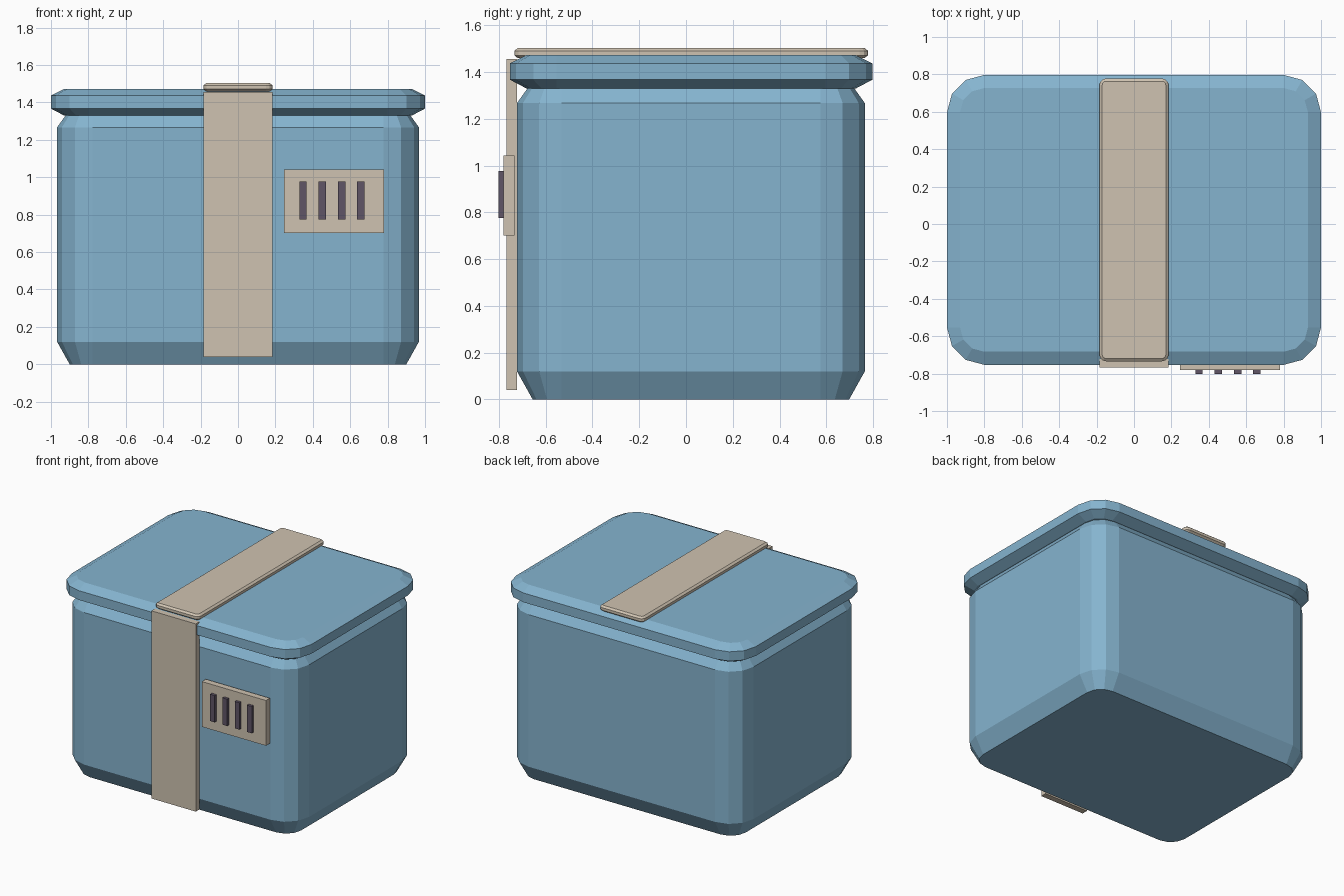
import bpy
import bmesh
import math

if "Cube" in bpy.data.objects:
    bpy.data.objects.remove(bpy.data.objects["Cube"])


def material(name, rgb):
    m = bpy.data.materials.new(name)
    m.diffuse_color = (*rgb, 1.0)
    m.use_nodes = True
    m.node_tree.nodes["Principled BSDF"].inputs["Base Color"].default_value = m.diffuse_color
    return m


BLUE = material("light_blue", (0.235, 0.456, 0.625))
BEIGE = material("warm_beige", (0.625, 0.545, 0.440))
DARK = material("dark_purple_grey", (0.115, 0.090, 0.132))


def finish(name, bm, mat):
    bmesh.ops.recalc_face_normals(bm, faces=bm.faces)
    me = bpy.data.meshes.new(name)
    bm.to_mesh(me)
    bm.free()
    me.materials.append(mat)
    ob = bpy.data.objects.new(name, me)
    bpy.context.collection.objects.link(ob)
    return ob


def rounded_stack(name, mat, cy, hx, hy, radius, profile, seg=3):
    """Rounded rectangle lofted through (inset, z) levels."""
    bm = bmesh.new()
    rings = []
    for inset, z in profile:
        r = radius - inset
        ring = []
        for q, (sx, sy) in enumerate([(1, 1), (-1, 1), (-1, -1), (1, -1)]):
            for i in range(seg + 1):
                a = math.pi / 2 * (q + i / seg)
                ring.append(bm.verts.new((sx * (hx - radius) + r * math.cos(a),
                                          cy + sy * (hy - radius) + r * math.sin(a), z)))
        rings.append(ring)
    n = len(rings[0])
    for lo, hi in zip(rings, rings[1:]):
        for i in range(n):
            j = (i + 1) % n
            bm.faces.new((lo[i], lo[j], hi[j], hi[i]))
    bm.faces.new(rings[0][::-1])
    bm.faces.new(rings[-1])
    return finish(name, bm, mat)


def box(name, mat, x, y, z):
    bm = bmesh.new()
    bmesh.ops.create_cube(bm, size=1.0)
    for v in bm.verts:
        for k, (a, b) in enumerate((x, y, z)):
            v.co[k] = a if v.co[k] < 0 else b
    return finish(name, bm, mat)


# Container body with chamfered base and shoulder
rounded_stack("container_body", BLUE, 0.021, 0.967, 0.744, 0.19,
              [(0.067, 0.0), (0.0, 0.12), (0.0, 1.267), (0.045, 1.33)])

# Overhanging lid
rounded_stack("lid", BLUE, 0.022, 1.0, 0.775, 0.20,
              [(0.07, 1.33), (0.0, 1.367), (0.0, 1.437), (0.07, 1.472)])

# Strap across the lid
rounded_stack("top_strap", BEIGE, 0.022, 0.185, 0.756, 0.035,
              [(0.015, 1.459), (0.0, 1.471), (0.0, 1.491), (0.015, 1.503)])

# Strap down the front
box("front_strap", BEIGE, (-0.185, 0.185), (-0.767, -0.722), (0.04, 1.455))

# Vent plate and its four slots
box("vent_plate", BEIGE, (0.245, 0.78), (-0.781, -0.734), (0.701, 1.042))
for i in range(4):
    cx = 0.348 + i * 0.103
    box(f"vent_slot_{i + 1}", DARK, (cx - 0.0195, cx + 0.0195), (-0.802, -0.765), (0.775, 0.977))
